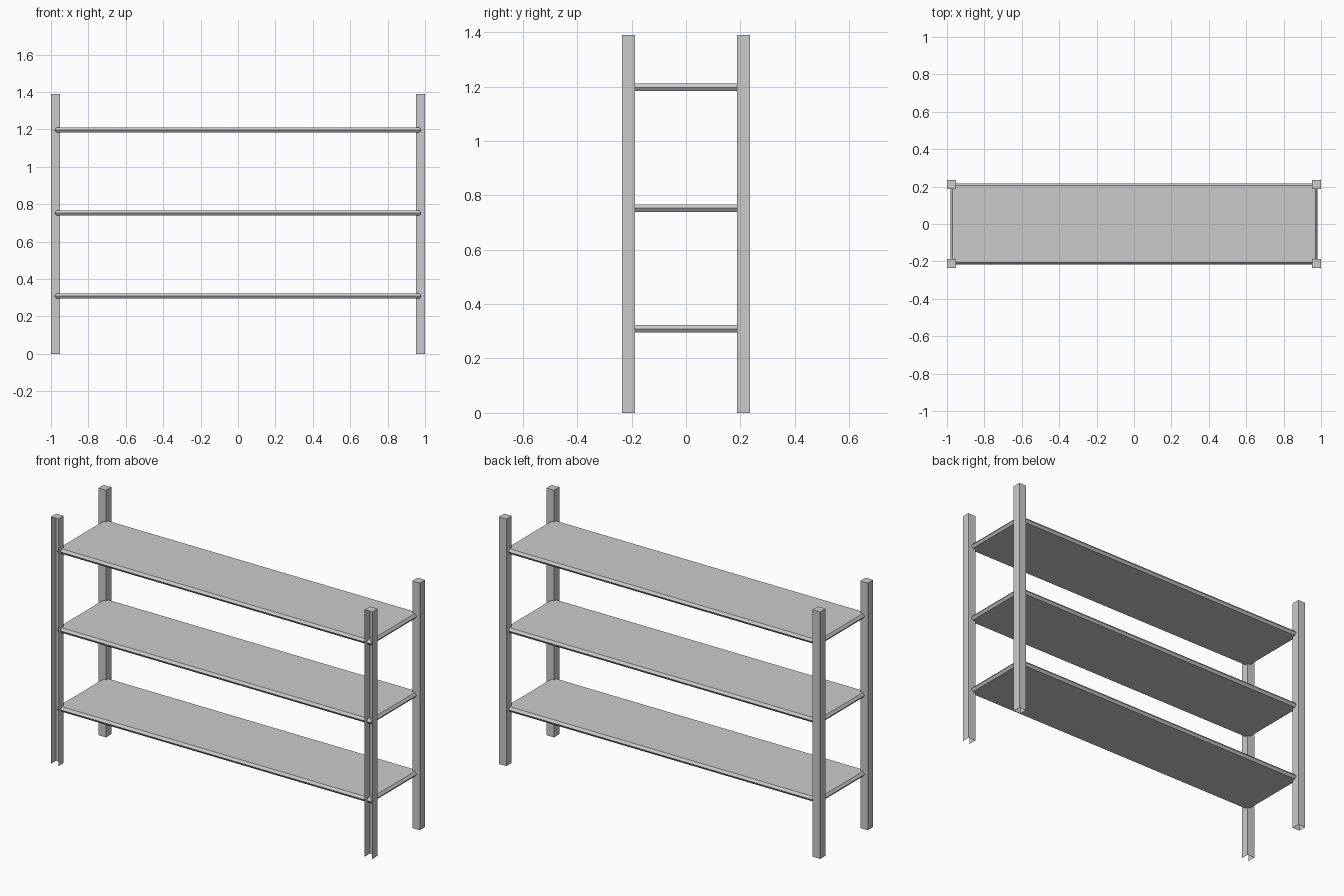
import bpy, bmesh

if "Cube" in bpy.data.objects:
    bpy.data.objects.remove(bpy.data.objects["Cube"])

POST_W, POST_H = 0.047, 1.39
PX, PY = 1 - POST_W / 2, 0.235 - POST_W / 2
SHELF_X, SHELF_Y, SHELF_T, LIP = 0.98, 0.216, 0.028, 0.010


def make_object(name, rings, faces_to_skip=(), close_bottom=True):
    """Stack four-cornered rings (half x, half y, z) into a solid."""
    bm = bmesh.new()
    loops = [[bm.verts.new((sx * hx, sy * hy, z))
              for sx, sy in ((-1, -1), (1, -1), (1, 1), (-1, 1))]
             for hx, hy, z in rings]
    for low, high in zip(loops, loops[1:]):
        for i in range(4):
            if i not in faces_to_skip:
                j = (i + 1) % 4
                bm.faces.new((low[i], low[j], high[j], high[i]))
    bm.faces.new(loops[-1])
    if close_bottom:
        bm.faces.new(loops[0][::-1])
    mesh = bpy.data.meshes.new(name)
    bm.to_mesh(mesh)
    bm.free()
    obj = bpy.data.objects.new(name, mesh)
    bpy.context.collection.objects.link(obj)
    return obj


# Hollow posts, open underneath; the front pair is a channel open to the front
h = POST_W / 2
for side, sx in (("left", -1), ("right", 1)):
    for depth, sy in (("front", -1), ("back", 1)):
        post = make_object(f"{depth}_{side}_post", [(h, h, 0), (h, h, POST_H)],
                           faces_to_skip=(0,) if sy < 0 else (),
                           close_bottom=False)
        post.location = (sx * PX, sy * PY, 0)

# Shelves with a pointed edge all round
t = SHELF_T / 2
for name, z in (("lower", 0.309), ("middle", 0.753), ("upper", 1.197)):
    shelf = make_object(f"{name}_shelf", [
        (SHELF_X - LIP, SHELF_Y - LIP, -t),
        (SHELF_X, SHELF_Y, 0),
        (SHELF_X - LIP, SHELF_Y - LIP, t)])
    shelf.location.z = z
